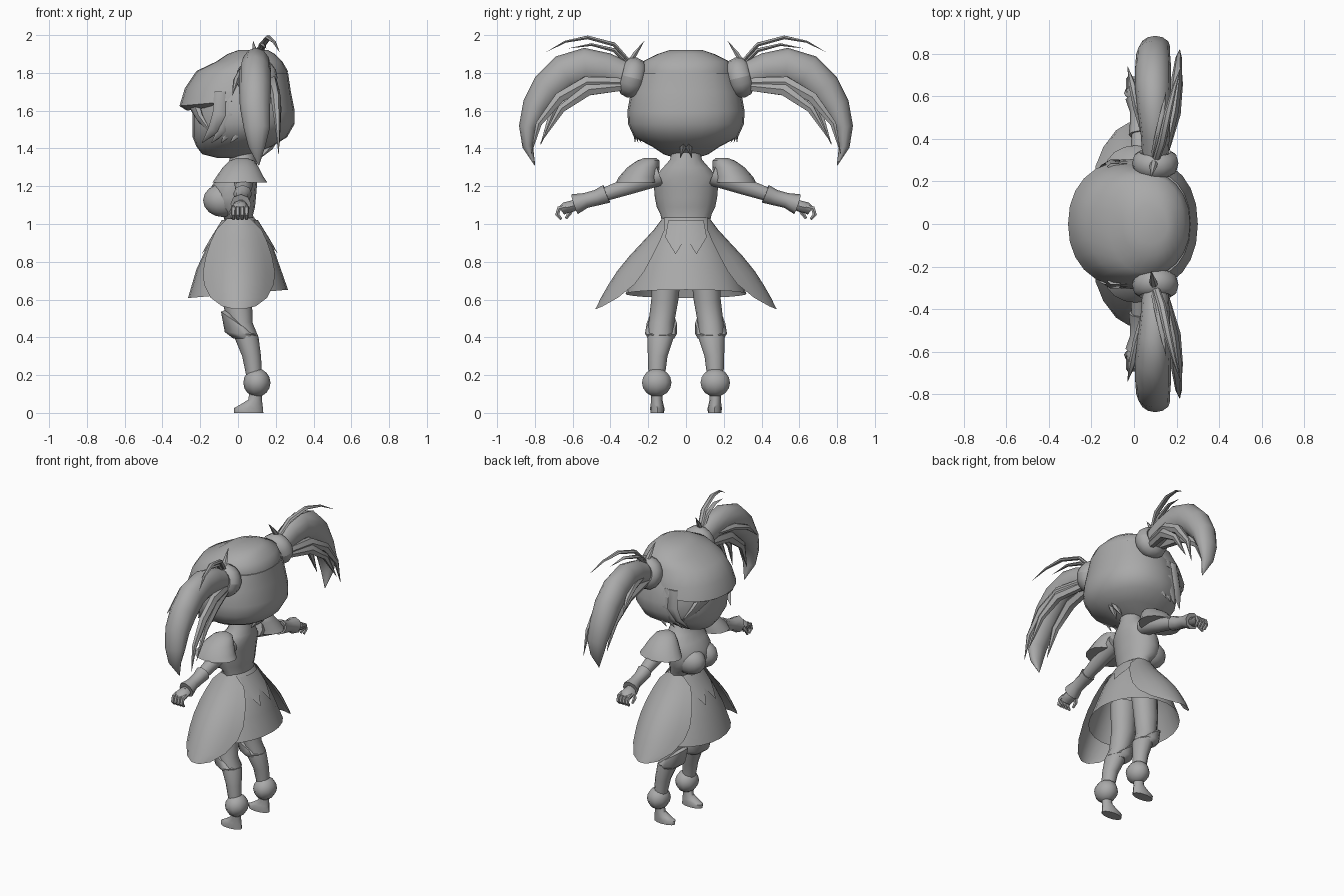
import bpy
import math
from mathutils import Vector

default_cube = bpy.data.objects.get("Cube")
if default_cube:
    bpy.data.objects.remove(default_cube, do_unlink=True)

grey = bpy.data.materials.new("plain_grey")
grey.use_nodes = True
grey.diffuse_color = (0.4, 0.4, 0.4, 1)
grey.node_tree.nodes["Principled BSDF"].inputs["Base Color"].default_value = grey.diffuse_color
parts = []


def skin(name, rows, closed=True, caps=True, mirrored=False):
    """Join equal rows of points with quads."""
    count = len(rows[0])
    verts = [point for row in rows for point in row]
    faces = []
    for r in range(len(rows) - 1):
        for i in range(count if closed else count - 1):
            j = (i + 1) % count
            low, high = r * count, (r + 1) * count
            faces.append((low + i, low + j, high + j, high + i))
    if closed and caps:
        faces.append(tuple(reversed(range(count))))
        faces.append(tuple(range(len(verts) - count, len(verts))))
    mesh = bpy.data.meshes.new(name)
    mesh.from_pydata(verts, [], faces)
    mesh.materials.append(grey)
    obj = bpy.data.objects.new(name, mesh)
    bpy.context.collection.objects.link(obj)
    if mirrored:
        mirror = obj.modifiers.new("mirror", "MIRROR")
        mirror.use_axis = (False, True, False)
        mirror.use_mirror_merge = False
    parts.append(obj)
    return obj


def loft(name, sections, sides=16, square=1.0, **options):
    """Stack level ellipses: z, centre x, centre y, radius x, radius y, optional tilt."""
    rows = []
    for z, cx, cy, rx, ry, *tilt in sections:
        row = []
        for i in range(sides):
            angle = math.tau * i / sides
            c, s = math.cos(angle), math.sin(angle)
            c = math.copysign(abs(c) ** square, c)
            s = math.copysign(abs(s) ** square, s)
            row.append((cx + rx * c, cy + ry * s, z + (tilt[0] * c if tilt else 0)))
        rows.append(row)
    return skin(name, rows, **options)


def tube(name, path, widths, depths=None, sides=10, **options):
    """Sweep an ellipse along a path; widths lie along x, depths across it."""
    depths = depths or widths
    points = [Vector(p) for p in path]
    rows = []
    for k, point in enumerate(points):
        along = (points[min(k + 1, len(points) - 1)] - points[max(k - 1, 0)]).normalized()
        side = Vector((1, 0, 0))
        side = (side - along * side.dot(along)).normalized()
        normal = along.cross(side)
        rows.append([point + side * widths[k] * math.cos(math.tau * i / sides)
                     + normal * depths[k] * math.sin(math.tau * i / sides)
                     for i in range(sides)])
    return skin(name, rows, mirrored=True, **options)


def lock(name, path, width, depth):
    """Pointed hair lock."""
    last = len(path) - 1
    taper = [max(0.03, math.sin(math.pi * (0.3 + 0.7 * k / last))) for k in range(last + 1)]
    return tube(name, path, [width * t for t in taper], [depth * t for t in taper], sides=6)


def ball(name, centre, radii, **options):
    """Ellipsoid made of level rings."""
    rings = []
    for k in range(9):
        angle = math.pi * (k / 8 - 0.5)
        size = max(0.02, math.cos(angle))
        rings.append((centre[2] + radii[2] * math.sin(angle), centre[0], centre[1],
                      radii[0] * size, radii[1] * size))
    return loft(name, rings, **options)


# Head, with the face at -x
loft("head", [
    (1.35, -.05, 0, .06, .06), (1.37, -.06, 0, .13, .12), (1.41, -.02, 0, .2, .18),
    (1.46, .01, 0, .25, .275), (1.53, .03, 0, .27, .307), (1.6, .03, 0, .27, .31),
    (1.7, .035, 0, .245, .292), (1.8, .05, 0, .215, .255)], sides=24, square=.9)

# Hair cap whose fringe overhangs the face and sinks into the head behind
loft("hair_cap", [
    (1.64, -.02, 0, .25, .26, .04), (1.65, -.035, 0, .275, .295, .025),
    (1.72, -.013, 0, .268, .28), (1.81, .022, 0, .242, .256), (1.86, .06, 0, .175, .23),
    (1.9, .07, 0, .125, .15), (1.92, .08, 0, .08, .09)], sides=24, square=.92)
lock("fringe_lock", [(-.23, .02, 1.67), (-.23, .13, 1.63), (-.2, .2, 1.56), (-.14, .25, 1.48)], .03, .05)
for step in range(4):
    shift = step * .05
    lock("side_lock", [(-.09 + shift, .27, 1.7), (-.09 + shift, .285, 1.58),
                       (-.13 + shift, .27, 1.5), (-.19 + shift, .22 + shift / 3, 1.43)], .045, .02)
lock("nape_tuft", [(.2, .01, 1.47), (.16, .015, 1.41), (.12, .03, 1.35)], .03, .02)

# Pigtails
rows = []
axis, across = Vector((0, .97, .24)), Vector((0, -.24, .97))
for k in range(16):
    turn = math.tau * k / 16
    outward = Vector((1, 0, 0)) * math.cos(turn) + across * math.sin(turn)
    rows.append([Vector((.1, .285, 1.775)) + outward * (.075 + .034 * math.cos(math.tau * i / 8))
                 + axis * .055 * math.sin(math.tau * i / 8) for i in range(8)])
skin("hair_tie", rows + rows[:1], caps=False, mirrored=True)
tube("pigtail",
     [(.1, .3, 1.78), (.1, .42, 1.82), (.095, .53, 1.835), (.09, .64, 1.8), (.09, .73, 1.72),
      (.09, .795, 1.62), (.1, .835, 1.51), (.1, .838, 1.41), (.11, .8, 1.31)],
     [.06, .068, .078, .085, .085, .08, .07, .045, .002],
     [.07, .085, .098, .1, .09, .073, .05, .028, .002], sides=12)
lock("rear_lock", [(.14, .34, 1.75), (.18, .53, 1.75), (.2, .67, 1.67), (.21, .78, 1.53), (.215, .82, 1.37)], .03, .035)
lock("lower_lock", [(.14, .34, 1.73), (.19, .52, 1.71), (.21, .66, 1.61), (.22, .77, 1.43)], .03, .035)
lock("inner_lock", [(.07, .34, 1.75), (.06, .55, 1.72), (.06, .7, 1.6), (.07, .77, 1.42)], .035, .04)
lock("front_lock", [(.06, .4, 1.8), (.02, .55, 1.8), (-.01, .66, 1.76), (-.03, .74, 1.68)], .025, .025)
lock("top_strand", [(.1, .29, 1.85), (.13, .38, 1.95), (.16, .52, 1.988), (.19, .64, 1.965), (.22, .74, 1.91)], .02, .012)
lock("second_strand", [(.09, .3, 1.84), (.11, .38, 1.92), (.13, .5, 1.95), (.15, .62, 1.93)], .02, .012)
lock("loose_spike", [(.1, .31, 1.84), (.09, .27, 1.9), (.08, .22, 1.97)], .02, .015)

# Neck and torso
loft("torso", [
    (1.0, .01, 0, .075, .125), (1.05, .0, 0, .08, .135), (1.09, -.025, 0, .115, .155),
    (1.14, -.03, 0, .125, .165), (1.2, -.02, 0, .12, .17), (1.25, .0, 0, .105, .165),
    (1.3, .02, 0, .085, .12), (1.34, .025, 0, .07, .085), (1.42, .025, 0, .06, .065)])
ball("chest", (-.08, .065, 1.125), (.105, .085, .088), mirrored=True)

# Cap sleeves, arms and hands
loft("cap_sleeve", [
    (1.22, .01, .26, .145, .11), (1.25, .01, .25, .125, .105), (1.3, .015, .225, .095, .085),
    (1.335, .02, .2, .065, .06), (1.35, .02, .19, .025, .03)], mirrored=True)
tube("arm", [(.03, .14, 1.26), (.03, .32, 1.195), (.025, .45, 1.15), (.015, .6, 1.1)],
     [.06, .046, .036, .026])
tube("wrist_cuff", [(.025, .42, 1.16), (.022, .47, 1.14), (.02, .53, 1.125), (.015, .59, 1.105)],
     [.05, .042, .04, .055], sides=8)
tube("palm", [(.015, .57, 1.105), (.012, .6, 1.095), (.01, .64, 1.085), (.01, .66, 1.07)],
     [.025, .042, .046, .038], [.02, .03, .03, .025], sides=8)
for finger in range(4):
    fx = -.024 + finger * .023
    tube("finger", [(fx, .635, 1.09), (fx, .672, 1.082), (fx, .682, 1.05), (fx, .66, 1.025)],
         [.013, .014, .013, .008], sides=6)
tube("thumb", [(-.02, .6, 1.09), (-.035, .615, 1.06), (-.03, .635, 1.03)], [.014, .013, .008], sides=6)

# Skirt
loft("skirt", [
    (1.035, .01, 0, .075, .125), (.97, .01, 0, .125, .155), (.88, .01, 0, .175, .21),
    (.77, .0, 0, .22, .265, .01), (.63, .0, 0, .265, .32, .022)], sides=24, caps=False)
panel = []
for y, z, half in [(.125, 1.03, .06), (.17, .97, .12), (.23, .905, .15), (.3, .83, .175),
                   (.365, .75, .19), (.41, .68, .185), (.45, .61, .15), (.472, .565, .09), (.48, .55, .03)]:
    panel.append([(.005 + half * u / 4, y - 4 * (half * u / 4) ** 2, z) for u in range(-4, 5)])
skin("skirt_side_panel", panel, closed=False, mirrored=True)

# Zigzag waist trim
for side in (-1, 1):
    trim = []
    for t in range(4):
        row = []
        for i in range(-4, 5):
            drop = (.09 + .045 * (2 - abs(abs(i) - 2))) * t / 3
            radius = .09 + drop * .62
            y = .11 * i / 4 * (.85 + .05 * t)
            row.append((.01 + side * (radius + .006) * math.sqrt(1 - (y / (radius + .05)) ** 2),
                        y, 1.02 - drop))
        trim.append(row)
    skin("waist_trim", trim, closed=False)

# Legs, knee cuffs, ankle puffs and feet
loft("leg", [
    (.8, .0, .1, .09, .08), (.6, -.005, .112, .08, .072), (.48, .01, .13, .066, .068),
    (.4, .045, .135, .064, .07), (.3, .072, .15, .05, .052), (.2, .085, .155, .042, .044)],
    sides=12, mirrored=True)
loft("knee_cuff", [
    (.395, .035, .132, .062, .07), (.42, .018, .132, .088, .085, -.008),
    (.475, -.002, .128, .088, .08, -.06), (.485, .0, .125, .065, .06, -.06)], sides=12, mirrored=True)
ball("ankle_puff", (.1, .155, .16), (.072, .082, .075), sides=10, mirrored=True)
loft("foot", [
    (0, .057, .152, .077, .036), (.025, .055, .152, .077, .038), (.045, .072, .153, .058, .034),
    (.07, .09, .155, .036, .03), (.12, .095, .155, .032, .032)], sides=12, mirrored=True)

# Smooth shading with crisp rims
bpy.ops.object.select_all(action="DESELECT")
for part in parts:
    part.select_set(True)
bpy.context.view_layer.objects.active = parts[0]
bpy.ops.object.shade_smooth_by_angle(angle=math.radians(45))
